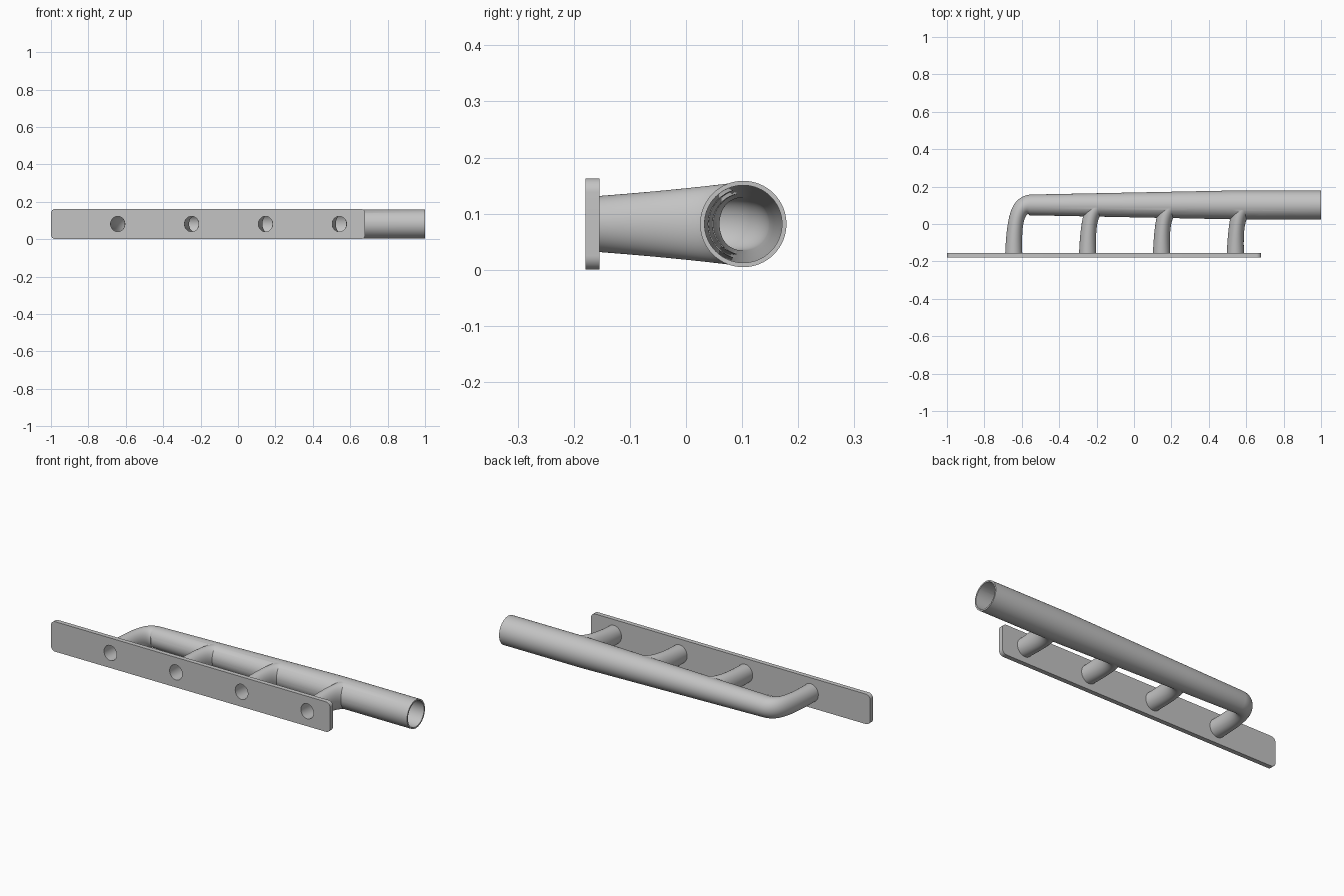
import bpy, bmesh, math
from mathutils import Vector

cube = bpy.data.objects.get("Cube")
if cube:
    bpy.data.objects.remove(cube, do_unlink=True)

AXIS_Y, AXIS_Z = 0.102, 0.0815      # centre line of the collector
FIRST_PORT, PITCH, PORTS = -0.643, 0.395, 4
WALL, SIDES, STEPS = 0.008, 64, 24

steel = bpy.data.materials.new("plain_grey_steel")
steel.use_nodes = True
GREY = (0.55, 0.55, 0.55, 1)
steel.diffuse_color = GREY
steel.node_tree.nodes["Principled BSDF"].inputs["Base Color"].default_value = GREY


def finish(name, bm):
    bmesh.ops.recalc_face_normals(bm, faces=bm.faces)
    mesh = bpy.data.meshes.new(name)
    bm.to_mesh(mesh)
    bm.free()
    mesh.materials.append(steel)
    obj = bpy.data.objects.new(name, mesh)
    bpy.context.collection.objects.link(obj)
    return obj


def loft(name, rings):
    """Capped tube through rings of (centre x, y, tangent, flat radius, upright radius)."""
    bm = bmesh.new()
    loops = []
    for x, y, tangent, flat, upright in rings:
        t = tangent.normalized()
        loop = []
        for k in range(SIDES):
            a = math.tau * k / SIDES
            u = flat * math.cos(a)
            loop.append(bm.verts.new((x - t.y * u, y + t.x * u,
                                      AXIS_Z + upright * math.sin(a))))
        loops.append(loop)
    for a, b in zip(loops, loops[1:]):
        for k in range(SIDES):
            n = (k + 1) % SIDES
            bm.faces.new((a[k], a[n], b[n], b[k]))
    bm.faces.new(loops[0])
    bm.faces.new(loops[-1])
    return finish(name, bm)


def collector_radius(x):
    return 0.055 + 0.022 * min(1, max(0, (x + 0.57) / 1.1))


def runner_rings(port_x, inset, fit):
    """Bent runner that swells from the port to the collector."""
    p = [Vector(c) for c in ((0, -0.168), (0, 0.02), (0.02, AXIS_Y), (0.085, AXIS_Y))]
    end = collector_radius(port_x + p[3].x)
    rings = []
    if inset:
        rings.append((port_x, -0.2, Vector((0, 1)), 0.046 - inset, 0.049 - inset))
    for i in range(STEPS + 1):
        t = i / STEPS
        s = 1 - t
        c = p[0] * s**3 + p[1] * 3 * s * s * t + p[2] * 3 * s * t * t + p[3] * t**3
        d = (p[1] - p[0]) * s * s + (p[2] - p[1]) * 2 * s * t + (p[3] - p[2]) * t * t
        flat = 0.046 - 0.006 * math.sin(math.pi * t) + (end * fit - 0.046) * t**3
        upright = 0.049 + (end * fit - 0.049) * math.sin(t * math.pi / 2)
        rings.append((port_x + c.x, c.y, d, flat - inset, upright - inset))
    return rings


def collector_rings(inset):
    """First runner carried on into the tapering collector."""
    rings = runner_rings(FIRST_PORT, inset, 1)
    for x in (-0.2, 0.2, 0.53, 1.02 if inset else 1.0):
        r = collector_radius(x) - inset
        rings.append((x, AXIS_Y, Vector((1, 0)), r, r))
    return rings


def combine(target, other, operation):
    mod = target.modifiers.new(operation.lower(), 'BOOLEAN')
    mod.operation = operation
    mod.solver = 'EXACT'
    mod.object = other
    bpy.context.view_layer.objects.active = target
    bpy.ops.object.modifier_apply(modifier=mod.name)


# Collector pipe with the other runners joined in
pipe = loft("collector_pipe", collector_rings(0))
bores = [loft("collector_bore", collector_rings(WALL))]
for i in range(1, PORTS):
    x = FIRST_PORT + PITCH * i
    runner = loft("runner", runner_rings(x, 0, 0.98))
    combine(pipe, runner, 'UNION')
    bpy.data.objects.remove(runner, do_unlink=True)
    bores.append(loft("runner_bore", runner_rings(x, WALL, 0.98)))

# Mounting flange: flat bar with rounded corners
bm = bmesh.new()
bmesh.ops.create_cube(bm, size=1)
for v in bm.verts:
    v.co = (-0.16 + v.co.x * 1.68, -0.167 + v.co.y * 0.025, AXIS_Z + v.co.z * 0.163)
corners = [e for e in bm.edges if abs(e.verts[0].co.y - e.verts[1].co.y) > 0.01]
bmesh.ops.bevel(bm, geom=corners, offset=0.025, segments=8, profile=0.5, affect='EDGES')
flange = finish("mounting_flange", bm)

# Hollow out the pipes and open the ports
for bore in bores:
    combine(pipe, bore, 'DIFFERENCE')
    combine(flange, bore, 'DIFFERENCE')
for bore in bores:
    bpy.data.objects.remove(bore, do_unlink=True)

bpy.ops.object.select_all(action='DESELECT')
for obj in (pipe, flange):
    obj.select_set(True)
bpy.context.view_layer.objects.active = pipe
bpy.ops.object.shade_smooth_by_angle(angle=math.radians(30))
